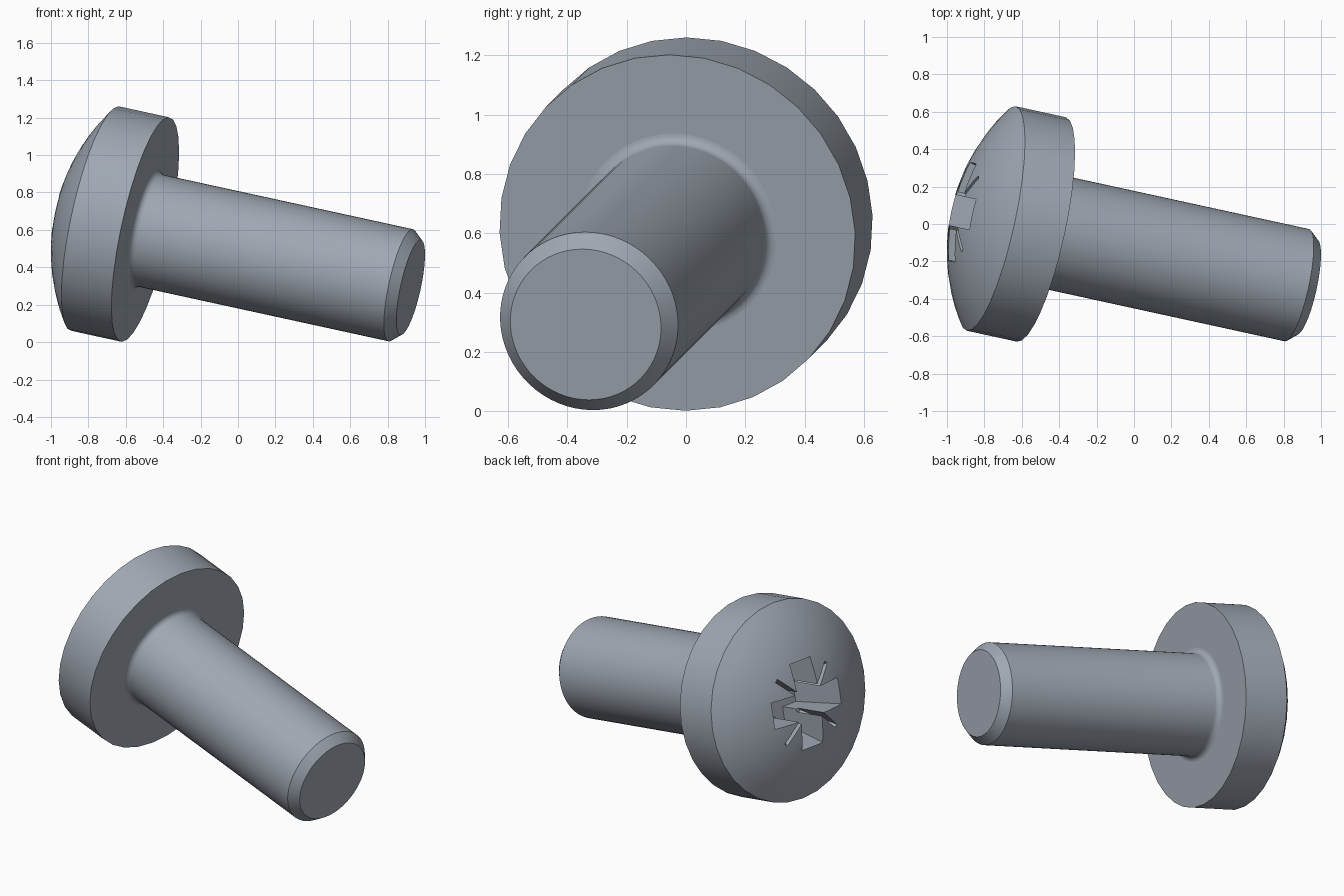
import bpy, bmesh, math
from mathutils import Matrix, Vector

if "Cube" in bpy.data.objects:
    bpy.data.objects.remove(bpy.data.objects["Cube"])

# Material
steel = bpy.data.materials.new("blue_grey_steel")
steel.use_nodes = True
colour = (0.35, 0.39, 0.45, 1)
steel.diffuse_color = colour
steel.node_tree.nodes["Principled BSDF"].inputs["Base Color"].default_value = colour

# Screw frame: local z runs out of the head, origin under the head
out = Vector((-0.9556, 0.2084, 0.2084)).normalized()
up = (Vector((0, 0, 1)) - out * out.z).normalized()
side = up.cross(out)
frame = Matrix((side, up, out)).transposed().to_4x4()
frame.translation = (-0.496, -0.029, 0.602)


def add_object(name, bm):
    bmesh.ops.recalc_face_normals(bm, faces=bm.faces)
    mesh = bpy.data.meshes.new(name)
    bm.to_mesh(mesh)
    bm.free()
    mesh.materials.append(steel)
    obj = bpy.data.objects.new(name, mesh)
    obj.matrix_world = frame
    bpy.context.collection.objects.link(obj)
    return obj


def lathe(name, profile, sides):
    """Revolve (radius, height) points about local z; ends lie on the axis."""
    bm = bmesh.new()
    verts = [bm.verts.new((r, 0, z)) for r, z in profile]
    edges = [bm.edges.new(pair) for pair in zip(verts, verts[1:])]
    bmesh.ops.spin(bm, geom=verts + edges, cent=(0, 0, 0), axis=(0, 0, 1),
                   angle=math.tau, steps=sides, use_merge=False)
    bmesh.ops.remove_doubles(bm, verts=bm.verts, dist=1e-5)
    return add_object(name, bm)


def tapered_bar(name, top_len, low_len, half_width, top, low, turn):
    """Bar narrowing in length with depth, used to cut the drive recess."""
    bm = bmesh.new()
    bmesh.ops.create_cube(bm, size=2)
    for v in bm.verts:
        high = v.co.z > 0
        v.co = (v.co.x * (top_len if high else low_len),
                v.co.y * half_width, top if high else low)
    bmesh.ops.rotate(bm, verts=bm.verts, cent=(0, 0, 0),
                     matrix=Matrix.Rotation(turn, 3, "Z"))
    obj = add_object(name, bm)
    obj.hide_render = True
    return obj


def activate(obj):
    bpy.ops.object.select_all(action="DESELECT")
    obj.select_set(True)
    bpy.context.view_layer.objects.active = obj


# Domed head
head_r, rim_z, dome_h = 0.614, 0.28, 0.2
ball = (head_r ** 2 + dome_h ** 2) / (2 * dome_h)
spread = math.asin(head_r / ball)
dome = []
for i in range(9):
    a = spread * (1 - i / 8)
    dome.append((ball * math.sin(a), rim_z + dome_h - ball * (1 - math.cos(a))))
head = lathe("head", [(0, 0), (head_r, 0)] + dome, 32)

# Cross recess with thin diagonal ticks
cutters = []
for k in range(2):
    quarter = k * math.pi / 2
    cutters.append(tapered_bar("recess_cutter", 0.29, 0.19, 0.083, 0.53, 0.12, quarter))
    cutters.append(tapered_bar("tick_cutter", 0.345, 0.15, 0.012, 0.53, 0.24,
                               quarter + math.pi / 4))
for cutter in cutters:
    activate(head)
    mod = head.modifiers.new("cut", "BOOLEAN")
    mod.operation = "DIFFERENCE"
    mod.solver = "EXACT"
    mod.object = cutter
    bpy.ops.object.modifier_apply(modifier=mod.name)
for cutter in cutters:
    bpy.data.objects.remove(cutter)

# Shaft with a fillet under the head and a chamfered tip
shaft_r, fillet = 0.307, 0.035
flare = []
for i in range(7):
    a = math.pi / 2 * i / 6
    flare.append((shaft_r + fillet * (1 - math.sin(a)), -fillet * (1 - math.cos(a))))
shaft = lathe("shaft", [(0, 0.02), (shaft_r + fillet, 0.02)] + flare
              + [(shaft_r, -1.43), (0.26, -1.485), (0, -1.485)], 64)

for part in (head, shaft):
    activate(part)
    bpy.ops.object.shade_smooth_by_angle(angle=math.radians(30))
